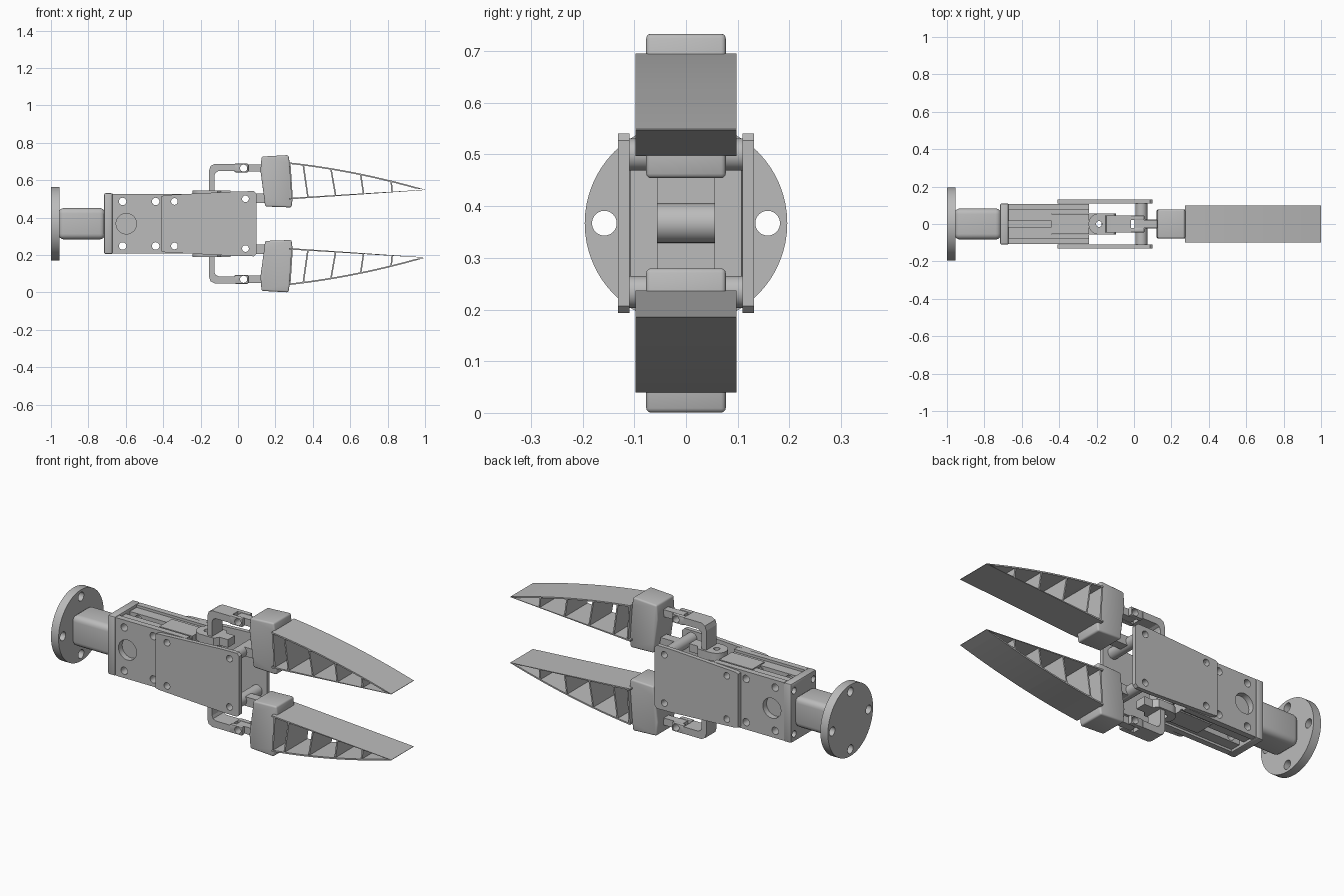
import bpy, bmesh, math
from mathutils import Matrix, Vector

if "Cube" in bpy.data.objects:
    bpy.data.objects.remove(bpy.data.objects["Cube"], do_unlink=True)

MID = 0.367  # height of the gripper's axis of symmetry

grey = bpy.data.materials.new("light grey")
grey.use_nodes = True
grey.diffuse_color = (0.5, 0.5, 0.5, 1)
grey.node_tree.nodes["Principled BSDF"].inputs["Base Color"].default_value = (0.5, 0.5, 0.5, 1)


def finish(name, bm, smooth=False):
    bmesh.ops.recalc_face_normals(bm, faces=bm.faces)
    mesh = bpy.data.meshes.new(name)
    bm.to_mesh(mesh)
    bm.free()
    ob = bpy.data.objects.new(name, mesh)
    bpy.context.collection.objects.link(ob)
    mesh.materials.append(grey)
    if smooth:
        activate(ob)
        bpy.ops.object.shade_smooth_by_angle(angle=math.radians(35))
    return ob


def activate(ob):
    bpy.ops.object.select_all(action="DESELECT")
    ob.select_set(True)
    bpy.context.view_layer.objects.active = ob


def apply(ob, mod):
    activate(ob)
    bpy.ops.object.modifier_apply(modifier=mod.name)


def flip(z, side):
    return MID + side * (z - MID)


def prism(name, points, y0, y1, side=1):
    """Extrude an x-z outline along y; side -1 mirrors it in height."""
    bm = bmesh.new()
    face = bm.faces.new([bm.verts.new((x, y0, flip(z, side))) for x, z in points])
    new = bmesh.ops.extrude_face_region(bm, geom=[face])["geom"]
    bmesh.ops.translate(bm, vec=(0, y1 - y0, 0),
                        verts=[v for v in new if isinstance(v, bmesh.types.BMVert)])
    return finish(name, bm)


def box(name, x, y, z, side=1):
    return prism(name, [(x[0], z[0]), (x[1], z[0]), (x[1], z[1]), (x[0], z[1])], y[0], y[1], side)


def rods(name, axis, centres, r, length, segments=32):
    """One or more cylinders along an axis in a single object."""
    bm = bmesh.new()
    turn = Vector((0, 0, 1)).rotation_difference(Vector(axis)).to_matrix().to_4x4()
    for c in centres:
        bmesh.ops.create_cone(bm, cap_ends=True, segments=segments, radius1=r, radius2=r,
                              depth=length, matrix=Matrix.Translation(c) @ turn)
    return finish(name, bm, True)


def bevel(ob, width, segments=3):
    m = ob.modifiers.new("round", "BEVEL")
    m.width, m.segments, m.limit_method = width, segments, "ANGLE"
    apply(ob, m)
    activate(ob)
    bpy.ops.object.shade_smooth_by_angle(angle=math.radians(35))
    return ob


def cut(ob, axis, centres, r, length=1.0):
    cutter = rods("cutter", axis, centres, r, length, 24)
    m = ob.modifiers.new("holes", "BOOLEAN")
    m.operation, m.object, m.solver = "DIFFERENCE", cutter, "EXACT"
    apply(ob, m)
    bpy.data.objects.remove(cutter, do_unlink=True)
    activate(ob)
    bpy.ops.object.shade_smooth_by_angle(angle=math.radians(35))
    return ob


X, Y, Z = (1, 0, 0), (0, 1, 0), (0, 0, 1)
ROWS = (MID - 0.119, MID + 0.119)

# Mounting flange, neck and rear plate
flange = rods("mounting_flange", X, [(-0.977, 0, MID)], 0.196, 0.046, 64)
cut(flange, X, [(-0.977, 0.158 * a, MID + 0.158 * b) for a, b in ((1, 0), (-1, 0), (0, 1), (0, -1))], 0.024)
bevel(box("neck", (-0.96, -0.71), (-0.083, 0.083), (MID - 0.084, MID + 0.084)), 0.03, 4)
rear = bevel(box("rear_plate", (-0.716, -0.67), (-0.11, 0.11), (0.205, 0.53)), 0.008, 2)
cut(rear, X, [(-0.7, y, z) for y in (-0.083, 0.083) for z in ROWS], 0.018, 0.2)

# Body halves, each an outer cheek with a lower inner rail
for s, label in ((-1, "front"), (1, "back")):
    cheek = box(label + "_body_cheek", (-0.67, -0.24), sorted((s * 0.075, s * 0.107)), (0.208, 0.527))
    rail = box(label + "_body_rail", (-0.67, -0.44), sorted((s * 0.017, s * 0.075)), (0.22, 0.513))
    step = box(label + "_body_step", (-0.44, -0.24), sorted((s * 0.056, s * 0.075)), (0.22, 0.513))
    screws = [(x, 0, z) for x in (-0.617, -0.44, -0.34) for z in ROWS]
    for part in (cheek, rail, step):
        cut(part, Y, screws, 0.02)
    cut(cheek, Y, [(-0.597, s * 0.1, MID)], 0.055, 0.2)

    # Outer side plate, wider toward the jaws
    half = [(-0.41, 0.147), (-0.39, 0.153), (0.0, 0.173), (0.085, 0.174), (0.1, 0.16)]
    outline = [(x, MID + h) for x, h in half] + [(x, MID - h) for x, h in reversed(half)]
    plate = prism(label + "_side_plate", outline, *sorted((s * 0.109, s * 0.132)))
    cut(plate, Y, [(-0.34, 0, z) for z in ROWS] + [(0.04, 0, MID + d) for d in (-0.133, 0.133)], 0.018)

box("centre_web", (-0.67, -0.44), (-0.017, 0.017), (0.29, 0.445))

# Sliding carriage between the cheeks
slider = box("slider", (-0.44, -0.24), (-0.054, 0.054), (0.215, 0.519))
cut(slider, Y, [(x, 0, z) for x in (-0.44, -0.34) for z in ROWS], 0.02)
core = box("slider_core", (-0.24, -0.14), (-0.056, 0.056), (0.27, 0.464))
cut(core, Z, [(-0.187, 0, MID)], 0.016)
rods("slider_cross_rod", Y, [(-0.135, 0, MID)], 0.038, 0.112)

# Finger outline curves: outer skin bows, inner skin is straight
START, TIP, WALL = 0.272, 1.0, 0.008


def outer(x):
    t = (x - START) / (TIP - START)
    return 0.695 - 0.146 * t + 0.066 * t * (1 - t)


def inner(x):
    return 0.497 + 0.05 * (x - START) / (TIP - START)


for side, label in ((1, "upper"), (-1, "lower")):
    # Lug with a rounded end and vertical pin hole
    bm = bmesh.new()
    arc = [math.pi * (0.5 + i / 16) for i in range(17)]
    ring = [(-0.187 + 0.056 * math.cos(a), 0.056 * math.sin(a)) for a in arc]
    ring += [(-0.11, -0.056), (-0.09, -0.03), (-0.04, -0.03), (-0.04, 0.03), (-0.09, 0.03), (-0.11, 0.056)]
    low = flip(0.5, side)
    face = bm.faces.new([bm.verts.new((x, y, low)) for x, y in ring])
    new = bmesh.ops.extrude_face_region(bm, geom=[face])["geom"]
    bmesh.ops.translate(bm, vec=(0, 0, side * 0.044),
                        verts=[v for v in new if isinstance(v, bmesh.types.BMVert)])
    lug = finish(label + "_lug", bm)
    cut(lug, Z, [(-0.187, 0, low)], 0.016, 0.3)
    post = rods(label + "_lug_post", Z, [(-0.187, 0, flip(0.48, side))], 0.045, 0.04)
    cut(post, Z, [(-0.187, 0, low)], 0.016, 0.3)

    # Bent crank arm ending in a fork
    bend = [(-0.155, 0.53), (-0.155, 0.65), (-0.147, 0.675), (-0.125, 0.686), (-0.017, 0.686),
            (-0.017, 0.648), (-0.105, 0.648), (-0.12, 0.64), (-0.126, 0.625), (-0.126, 0.53)]
    prism(label + "_crank", bend, -0.045, 0.045, side)
    hinge = [(0.03, 0, flip(0.664, side))]
    for s in (-1, 1):
        prong = bevel(box(label + "_fork_prong", (-0.018, 0.055), sorted((s * 0.021, s * 0.045)),
                          (0.642, 0.688), side), 0.004, 2)
        cut(prong, Y, hinge, 0.019)
    shank = box(label + "_finger_shank", (0.004, 0.14), (-0.021, 0.021), (0.645, 0.684), side)
    cut(shank, Y, hinge, 0.019)

    # Swing link on a hollow pivot between the side plates
    pivot = [(0.04, 0, flip(0.5, side))]
    tube = rods(label + "_pivot", Y, pivot, 0.031, 0.218)
    cut(tube, Y, pivot, 0.018)
    link = box(label + "_link", (0.04, 0.15), (-0.025, 0.025), (0.478, 0.528), side)
    cut(link, Y, pivot, 0.018)

    # Tilted finger base block
    block = [(0.12, 0.65), (0.126, 0.726), (0.27, 0.734), (0.276, 0.693), (0.292, 0.5),
             (0.286, 0.454), (0.145, 0.459), (0.139, 0.51)]
    bevel(prism(label + "_finger_base", block, -0.077, 0.077, side), 0.009)

    # Hollow ribbed finger: two skins, root wall and ribs
    xs = [START + (TIP - START) * i / 14 for i in range(15)]
    skin = [(x, outer(x)) for x in xs] + [(x, outer(x) - WALL) for x in reversed(xs[:-1])]
    prism(label + "_outer_skin", skin, -0.098, 0.098, side)
    pad = [(START, inner(START)), (TIP, inner(TIP)), (TIP, outer(TIP)), (START, inner(START) + WALL)]
    prism(label + "_inner_skin", pad, -0.098, 0.098, side)
    for top, foot in ((0.273, 0.285), (0.345, 0.37), (0.493, 0.518), (0.652, 0.667), (0.815, 0.82)):
        rib = [(top, outer(top) - 0.004), (top + WALL, outer(top + WALL) - 0.004),
               (foot + WALL, inner(foot) + 0.004), (foot, inner(foot) + 0.004)]
        prism(label + "_rib", rib, -0.096, 0.096, side)
